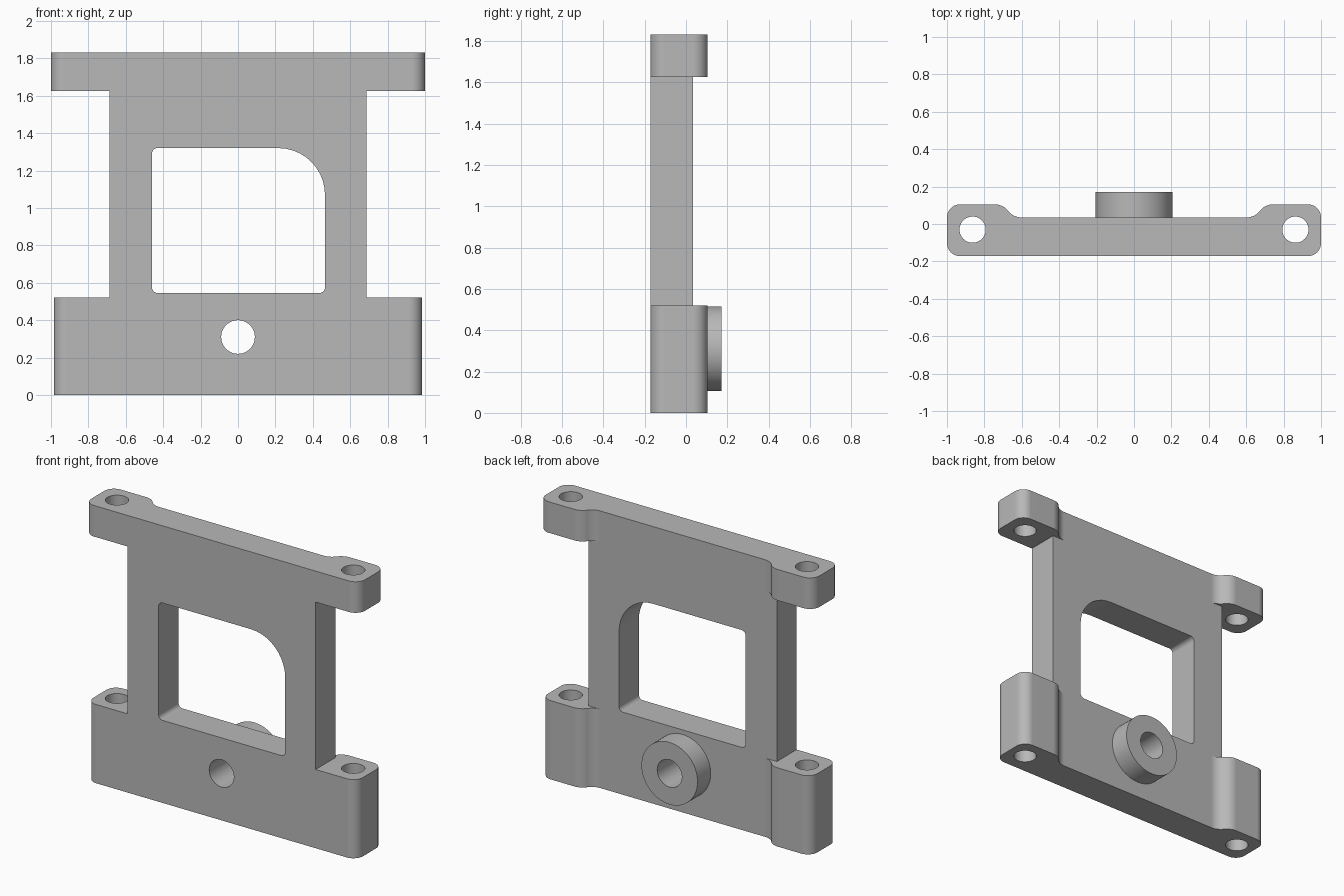
import bpy, bmesh, math
from mathutils import Vector, Matrix

if "Cube" in bpy.data.objects:
    bpy.data.objects.remove(bpy.data.objects["Cube"], do_unlink=True)

FRONT, BACK, LUG_BACK, BOSS_BACK = -0.172, 0.035, 0.105, 0.172
HEIGHT = 1.83

grey = bpy.data.materials.new("matte grey")
grey.use_nodes = True
grey.diffuse_color = (0.48, 0.48, 0.48, 1)
grey.node_tree.nodes["Principled BSDF"].inputs["Base Color"].default_value = (0.48, 0.48, 0.48, 1)


def rounded(corners, steps=10):
    """Outline through (x, y, radius) corners, each replaced by an arc."""
    out = []
    n = len(corners)
    for i, (x, y, r) in enumerate(corners):
        p = Vector((x, y))
        if r == 0:
            out.append(p)
            continue
        a = (Vector(corners[i - 1][:2]) - p).normalized()
        b = (Vector(corners[(i + 1) % n][:2]) - p).normalized()
        half = a.angle(b) / 2
        centre = p + (a + b).normalized() * (r / math.sin(half))
        start = p + a * (r / math.tan(half)) - centre
        sweep = math.pi - 2 * half
        if a.cross(b) > 0:
            sweep = -sweep
        for k in range(steps + 1):
            t = sweep * k / steps
            c, s = math.cos(t), math.sin(t)
            out.append(centre + Vector((c * start.x - s * start.y, s * start.x + c * start.y)))
    return out


def circle(cx, cy, r, n=48):
    return [Vector((cx + r * math.cos(math.tau * k / n), cy + r * math.sin(math.tau * k / n)))
            for k in range(n)]


def prism(name, outline, lo, hi, axis):
    """Extrude an outline along z (outline is x, y) or along y (outline is x, z)."""
    def place(p, d):
        return (p.x, p.y, d) if axis == "Z" else (p.x, d, p.y)
    bm = bmesh.new()
    a = [bm.verts.new(place(p, lo)) for p in outline]
    b = [bm.verts.new(place(p, hi)) for p in outline]
    bm.faces.new(a)
    bm.faces.new(b)
    for i in range(len(a)):
        bm.faces.new((a[i - 1], a[i], b[i], b[i - 1]))
    bmesh.ops.recalc_face_normals(bm, faces=bm.faces)
    mesh = bpy.data.meshes.new(name)
    bm.to_mesh(mesh)
    bm.free()
    mesh.materials.append(grey)
    obj = bpy.data.objects.new(name, mesh)
    bpy.context.collection.objects.link(obj)
    return obj


def combine(target, other, operation):
    mod = target.modifiers.new(operation.lower(), "BOOLEAN")
    mod.operation, mod.solver, mod.object = operation, "EXACT", other
    bpy.context.view_layer.objects.active = target
    bpy.ops.object.modifier_apply(modifier=mod.name)
    bpy.data.objects.remove(other, do_unlink=True)


def bar(name, w, lo, hi):
    """Cross bar with a thick rounded lug at each end, blended into the plate."""
    right = [(w, FRONT, 0.07), (w, LUG_BACK, 0.07), (0.70, LUG_BACK, 0.09), (0.645, BACK, 0.09)]
    left = [(-x, y, r) for x, y, r in reversed(right)]
    return prism(name, rounded(right + left), lo, hi, "Z")


# Central plate, joined to the two cross bars
bracket = prism("bracket_frame", rounded([(-0.688, 0.2, 0), (0.688, 0.2, 0),
                                          (0.688, 1.75, 0), (-0.688, 1.75, 0)]),
                FRONT, BACK, "Y")
combine(bracket, bar("lower_bar", 0.985, 0, 0.52), "UNION")
combine(bracket, bar("upper_bar", 1.0, 1.625, HEIGHT), "UNION")

# Round boss on the back
combine(bracket, prism("boss", circle(0, 0.31, 0.205, 64), -0.05, BOSS_BACK, "Y"), "UNION")

# Window with one large rounded corner
window = rounded([(-0.46, 0.545, 0.03), (0.465, 0.545, 0.03),
                  (0.465, 1.32, 0.25), (-0.46, 1.32, 0.03)])
combine(bracket, prism("window_cutter", window, -0.5, 0.5, "Y"), "DIFFERENCE")

# Bore through the boss, and vertical pin holes through the lugs
combine(bracket, prism("bore_cutter", circle(0, 0.31, 0.09), -0.5, 0.5, "Y"), "DIFFERENCE")
for side in (-1, 1):
    pin = prism("pin_cutter", circle(side * 0.863, -0.03, 0.07), -0.5, 2.5, "Z")
    combine(bracket, pin, "DIFFERENCE")

# Smooth arcs, crisp edges, flat large faces
bpy.ops.object.select_all(action="DESELECT")
bracket.select_set(True)
bpy.context.view_layer.objects.active = bracket
bpy.ops.object.shade_smooth_by_angle(angle=math.radians(30))
weighted = bracket.modifiers.new("flat_faces", "WEIGHTED_NORMAL")
weighted.keep_sharp = True
